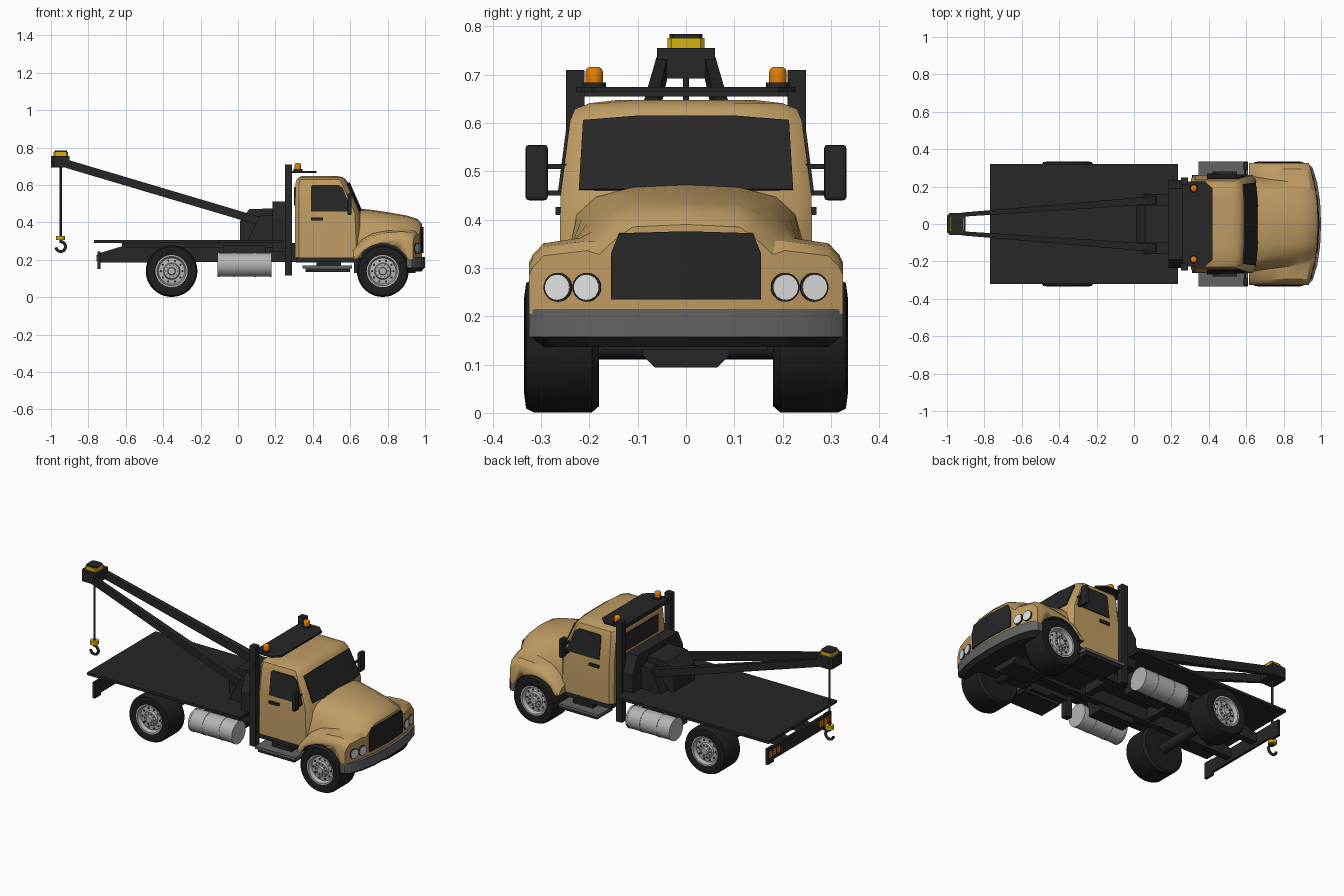
import bpy, bmesh, math
from mathutils import Vector

if "Cube" in bpy.data.objects:
    bpy.data.objects.remove(bpy.data.objects["Cube"])


def material(name, *rgb):
    m = bpy.data.materials.new(name)
    m.use_nodes = True
    m.diffuse_color = (*rgb, 1)
    m.node_tree.nodes["Principled BSDF"].inputs["Base Color"].default_value = (*rgb, 1)
    return m


TAN = material("tan paint", .52, .33, .125)
BLACK = material("dark steel", .02, .02, .02)
TIRE = material("tire rubber", .013, .013, .013)
GREY = material("bumper grey", .125, .125, .125)
METAL = material("bare metal", .46, .46, .46)
LENS = material("headlight lens", .75, .75, .75)
ORANGE = material("amber lamp", .76, .21, .003)
YELLOW = material("yellow paint", .66, .44, .005)


def make(name, verts, faces, mat, smooth=None, thick=0):
    """Mesh object with consistent normals, optional smoothing and thickness."""
    bm = bmesh.new()
    vs = [bm.verts.new(v) for v in verts]
    for f in faces:
        bm.faces.new([vs[i] for i in f])
    bmesh.ops.remove_doubles(bm, verts=bm.verts, dist=1e-5)
    bmesh.ops.recalc_face_normals(bm, faces=bm.faces)
    me = bpy.data.meshes.new(name)
    bm.to_mesh(me)
    bm.free()
    ob = bpy.data.objects.new(name, me)
    bpy.context.collection.objects.link(ob)
    me.materials.append(mat)
    if thick:
        mod = ob.modifiers.new("thickness", "SOLIDIFY")
        mod.thickness, mod.offset = thick, 0
    if smooth:
        bpy.ops.object.select_all(action="DESELECT")
        ob.select_set(True)
        bpy.context.view_layer.objects.active = ob
        bpy.ops.object.shade_smooth_by_angle(angle=math.radians(smooth))
    return ob


def loft(name, rings, mat, smooth=None):
    n = len(rings[0])
    faces = [(r * n + i, r * n + (i + 1) % n, (r + 1) * n + (i + 1) % n, (r + 1) * n + i)
             for r in range(len(rings) - 1) for i in range(n)]
    faces += [range(n), range((len(rings) - 1) * n, len(rings) * n)]
    return make(name, [p for r in rings for p in r], faces, mat, smooth)


def box(name, x0, x1, y0, y1, z0, z1, mat=BLACK):
    ring = lambda z: [(x0, y0, z), (x1, y0, z), (x1, y1, z), (x0, y1, z)]
    return loft(name, [ring(z0), ring(z1)], mat)


def plan(name, pts, z0, z1, mat, smooth=None):
    """Symmetric plan outline given as (x, y) for y >= 0, raised in z."""
    full = pts + [(x, -y) for x, y in reversed(pts) if y]
    return loft(name, [[(x, y, z) for x, y in full] for z in (z0, z1)], mat, smooth)


def prism(name, pts, y0, y1, mat=BLACK):
    return loft(name, [[(x, y, z) for x, z in pts] for y in (y0, y1)], mat)


def turned(name, a, b, prof, mat, sides=24):
    """Turn (radius, distance) points around the axis running from a towards b."""
    a, b = Vector(a), Vector(b)
    axis = (b - a).normalized()
    q = axis.to_track_quat("Z", "Y")
    ring = [q @ Vector((math.cos(t), math.sin(t), 0))
            for t in (i * math.tau / sides for i in range(sides))]
    return loft(name, [[a + axis * d + v * r for v in ring] for r, d in prof], mat, 38)


def tube(name, a, b, r, mat, sides=24):
    return turned(name, a, b, [(r, 0), (r, (Vector(b) - Vector(a)).length)], mat, sides)


# Cab shell: rounded rectangles stacked in height, dark underneath
def cab_ring(z, x0, x1, h):
    half = [(x1, .1), (x1 - .01, h - .03), (x1 - .035, h), (x0 + .02, h), (x0, h - .02)]
    return [(x, y, z) for x, y in half + [(x, -y) for x, y in reversed(half)]]


cab = loft("cab", [cab_ring(.21, .305, .67, .262), cab_ring(.45, .305, .66, .26),
                   cab_ring(.605, .307, .592, .24), cab_ring(.629, .313, .577, .23),
                   cab_ring(.641, .325, .56, .2), cab_ring(.648, .345, .53, .14)], TAN, 35)
cab.data.materials.append(BLACK)
for p in cab.data.polygons:
    p.material_index = int(p.normal.z < -.9)
side_y = lambda z: .26 - (z - .45) * .02 / .155
front_x = lambda z: .66 - (z - .45) * .068 / .155

# Windshield and rear glass
screen = [(front_x(z + lift * k) + .005 - dx, y * w, z + lift * k)
          for z, w, k in ((.462, 1.03, 0), (.605, .99, 1))
          for y, dx, lift in ((-.215, .012, 0), (-.1, 0, .009), (.1, 0, .009), (.215, .012, 0))]
make("windshield", screen, [(i, i + 1, i + 5, i + 4) for i in range(3)], BLACK, thick=.008)
box("rear_window", .299, .31, -.17, .17, .49, .59)

# Hood and fenders: height profiles across y, lofted along x
NOSE = .985
nose_x = lambda y: NOSE - .05 * (y / .325) ** 2
rows = []
BASE = .205
for x, top, w, fen in ((.615, .472, .235, .245), (.66, .472, .225, .3), (.72, .466, .215, .335),
                       (.8, .454, .205, .35), (.9, .437, .195, .356), (.96, .418, .185, .349),
                       (NOSE, .39, .18, .33)):
    half = [(0, top), (.11, top - .005), (w - .04, top - .025), (w, top - .062),
            (w + .025, fen + .006), (.295, fen - .005), (.317, fen - .028), (.325, fen - .045)]
    line = [(-y, z) for y, z in reversed(half[1:])] + half
    bend = max(0, (x - .8) / (NOSE - .8))
    bow = lambda y: x - bend * .05 * (y / .325) ** 2
    rows.append([(bow(y), y, max(z, BASE + .004)) for y, z in line]
                + [(bow(y), y, BASE) for y, z in reversed(line)])
n = len(rows[0])
last = (len(rows) - 1) * n
faces = [(r * n + i, r * n + (i + 1) % n, (r + 1) * n + (i + 1) % n, (r + 1) * n + i)
         for r in range(len(rows) - 1) for i in range(n)]
faces += [(s + i, s + i + 1, s + n - 2 - i, s + n - 1 - i) for s in (0, last) for i in range(n // 2 - 1)]
hood = make("hood", [p for r in rows for p in r], faces, TAN, 32)

# Wheel arches cut into the fenders
WX, RX, WZ = .774, -.355, .139
for s in (-1, 1):
    cutter = tube("arch_cutter", (WX, s * .15, WZ), (WX, s * .4, WZ), .147, BLACK, 48)
    cutter.hide_render = True
    mod = hood.modifiers.new("arch", "BOOLEAN")
    mod.operation, mod.object, mod.solver = "DIFFERENCE", cutter, "EXACT"
    bpy.context.view_layer.objects.active = hood
    bpy.ops.object.modifier_apply(modifier=mod.name)
    bpy.data.objects.remove(cutter)
hood.data.materials.clear()
for m in (TAN, BLACK):
    hood.data.materials.append(m)
for p in hood.data.polygons:
    near = all(math.hypot(hood.data.vertices[v].co.x - WX, hood.data.vertices[v].co.z - WZ) < .1485
               for v in p.vertices)
    p.material_index = int(p.normal.z < -.9 or near)

# Grille and bumper
grille = [(nose_x(y) + .003, y, z) for y, lo, hi in
          ((-.155, .235, .33), (-.138, .235, .372), (0, .235, .376), (.138, .235, .372), (.155, .235, .33))
          for z in (lo, hi)]
make("grille", grille, [(i, i + 1, i + 3, i + 2) for i in (0, 2, 4, 6)], BLACK, thick=.008)
edge = [(1, 0), (.995, .12), (.98, .22), (.955, .3), (.93, .325), (.9, .325)]
plan("bumper", edge, .157, .214, GREY, 40)
loft("bumper_lip", [[(x - dx, y * w, z) for x, y in edge + [(x, -y) for x, y in reversed(edge[1:])]]
                    for z, dx, w in ((.136, .02, .9), (.157, .004, .985))], BLACK)
plan("engine_guard", [(.95, .17), (.62, .17)], .13, .206, BLACK)
loft("front_crossmember", [[(.7, -w, z), (.88, -w, z), (.88, w, z), (.7, w, z)]
                           for w, z in ((.065, .094), (.09, .12), (.09, .135))], BLACK)


def wheel(name, x, s, inner, outer):
    mid = outer - .012
    hub = lambda d, dx=0, dz=0: (x + dx, s * d, WZ + dz)
    turned(name + "_tire", hub(0), hub(1),
           [(.08, inner), (.125, inner), (.138, inner + .015), (.138, outer - .02), (.13, outer - .004),
            (.1, outer), (.085, outer - .006), (.08, outer - .06)], TIRE, 40)
    turned(name + "_rim", hub(0), hub(1),
           [(.086, mid - .03), (.086, mid + .008), (.078, mid + .008), (.07, mid - .014),
            (.045, mid - .011), (.04, mid), (.022, mid), (.018, mid + .012)], METAL, 40)
    for k in range(10):
        c, d = math.cos(k * math.tau / 10), math.sin(k * math.tau / 10)
        for part, r, size, mat, off in (("vent", .058, .006, BLACK, -.01), ("nut", .032, .004, GREY, .006)):
            tube(f"{name}_{part}", hub(mid - .02, r * c, r * d), hub(mid + off, r * c, r * d), size, mat, 8)


# Parts repeated on both sides
for s, side in ((-1, "right"), (1, "left")):
    wheel(side + "_front_wheel", WX, s, .18, .335)
    wheel(side + "_rear_wheel", RX, s, .18, .335)
    glass = [(.39, .458), (.39, .59), (.4, .6), (.535, .6), (.56, .585), (.608, .458)]
    make(side + "_window", [(x, s * (side_y(z) + .002), z) for x, z in glass], [range(6)], BLACK, thick=.008)
    box(side + "_door_handle", .39, .455, s * .255, s * .27, .41, .426)
    mirror = box(side + "_mirror", .585, .608, s * .286, s * .332, .44, .555)
    bev = mirror.modifiers.new("round", "BEVEL")
    bev.width, bev.segments = .007, 2
    for z in (.45, .505):
        box(side + "_mirror_arm", .588, .6, s * .24, s * .29, z, z + .01)
    box(side + "_sill", .31, .62, s * .18, s * .262, .185, .212)
    box(side + "_step", .345, .61, s * .2, s * .333, .152, .168, GREY)
    box(side + "_step_base", .36, .6, s * .18, s * .325, .135, .152)
    box(side + "_step_bracket", .42, .55, s * .18, s * .28, .165, .19)
    for y in (.205, .265):
        face = Vector((nose_x(y), s * y, .26))
        out = Vector((1, s * .1 * y / .325 ** 2, 0)).normalized()
        tube(side + "_headlight_ring", face - out * .02, face + out * .004, .03, BLACK, 28)
        tube(side + "_headlight", face - out * .02, face + out * .007, .026, LENS, 28)
    # Fuel tank with straps
    tube(side + "_tank", (-.1, s * .25, .173), (.17, s * .25, .173), .064, METAL, 32)
    for x in (-.11, -.025, .085, .17):
        tube(side + "_tank_band", (x, s * .25, .173), (x + .01, s * .25, .173), .066, METAL, 32)
    box(side + "_tank_mount", -.08, .15, s * .1, s * .2, .15, .28)
    # Chassis rail, rack post, beacon and boom arm
    prism(side + "_rail", [(-.74, .235), (-.62, .272), (-.62, .29), (.62, .29), (.62, .19), (-.74, .185)],
          s * .085, s * .125)
    box(side + "_rack_post", .25, .29, s * .21, s * .248, .115, .71)
    foot, up = (.32, s * .19, .67), (.32, s * .19, 1)
    turned(side + "_beacon_base", foot, up, [(.024, 0), (.024, .014)], BLACK)
    turned(side + "_beacon", foot, up, [(.018, .014), (.018, .036), (.016, .042), (.01, .046)], ORANGE)
    ends = [(-.92, .05, .714), (.17, .132, .39)]
    loft(side + "_boom_arm", [[(x, s * (y + a * w), z + b) for a, b in
                              ((-1, -.023), (1, -.023), (1, .023), (-1, .023))]
                             for (x, y, z), w in zip(ends, (.011, .022))], BLACK)
    prism(side + "_boom_foot", [(.05, .3), (.12, .44), (.2, .44), (.22, .3)], s * .1, s * .16)
    # Tail lamps
    box(side + "_tail_plate", -.75, -.735, s * .24, s * .3, .15, .245)
    for k in range(3):
        y = .19 + k * .037
        box(side + "_tail_lamp", -.757, -.745, s * y, s * (y + .025), .19, .225, ORANGE)

# Bed and chassis
box("bed", -.77, .235, -.322, .322, .29, .306)
box("subframe", -.6, .25, -.17, .17, .265, .29)
box("tail_bar", -.75, -.735, -.3, .3, .165, .242)
for x in (-.6, -.2, .22, .5):
    box("crossmember", x, x + .04, -.1, .1, .2, .27)
for x in (RX, WX):
    tube("axle", (x, -.2, WZ), (x, .2, WZ), .028, BLACK)

# Winch housing and headache rack
prism("winch_housing", [(.01, .3), (.01, .405), (.06, .47), (.2, .475), (.2, .3)], -.1, .1)
loft("rack_panel", [[(.185, w, z), (.26, w, z), (.26, -w, z), (.185, -w, z)]
                    for z, w in ((.24, .235), (.42, .235), (.51, .19))], BLACK)
box("rack_bar", .26, .285, -.225, .225, .655, .673)
plan("lamp_shelf", [(.42, .19), (.38, .228), (.265, .228)], .664, .675, BLACK)

# Boom head, cable and hook
plan("boom_head", [(-.9, .06), (-.985, .06), (-1, .045)], .692, .755, BLACK)
for z0, z1, w, mat in ((.755, .776, 1, YELLOW), (.776, .784, .9, BLACK)):
    plan("boom_cap", [(-.948 + .038 * w, .03 * w), (-.948 + .03 * w, .038 * w),
                      (-.948 - .03 * w, .038 * w), (-.948 - .038 * w, .03 * w)], z0, z1, mat)
tube("cable", (-.948, 0, .32), (-.948, 0, .7), .006, BLACK, 10)
tube("hook_block", (-.948, 0, .306), (-.948, 0, .328), .024, YELLOW, 16)
curve = bpy.data.curves.new("hook", "CURVE")
curve.dimensions, curve.bevel_depth, curve.use_fill_caps = "3D", .008, True
angles = [math.radians(90 - 20 * k) for k in range(14)]
path = [(-.948, 0, .31)] + [(-.948 + .026 * math.cos(a), 0, .27 + .026 * math.sin(a)) for a in angles]
spline = curve.splines.new("POLY")
spline.points.add(len(path) - 1)
for pt, co in zip(spline.points, path):
    pt.co = (*co, 1)
curve.materials.append(BLACK)
bpy.context.collection.objects.link(bpy.data.objects.new("hook", curve))
